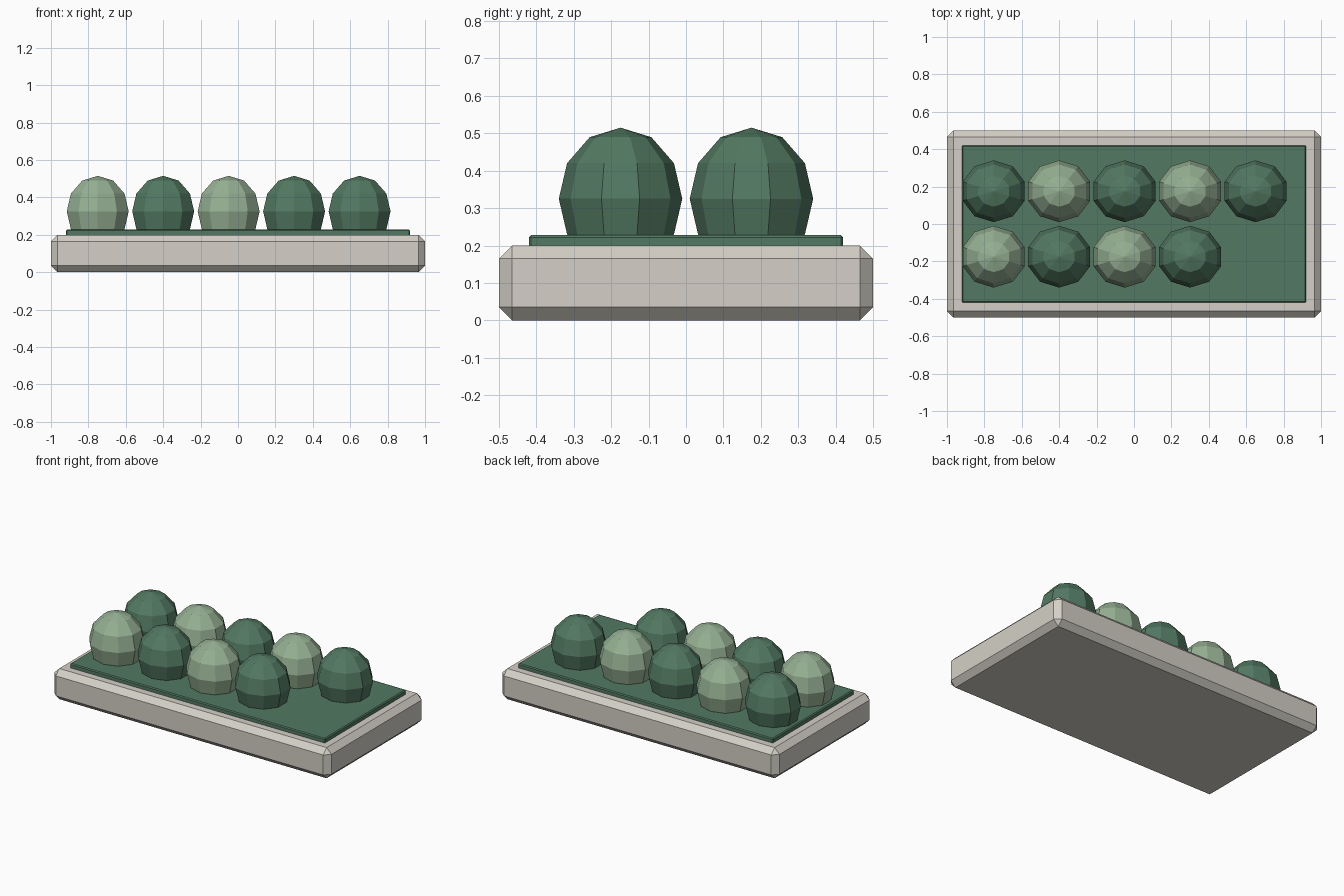
import bpy

if "Cube" in bpy.data.objects:
    bpy.data.objects.remove(bpy.data.objects["Cube"])


def material(name, rgb):
    m = bpy.data.materials.new(name)
    m.diffuse_color = (*rgb, 1)
    m.use_nodes = True
    m.node_tree.nodes["Principled BSDF"].inputs["Base Color"].default_value = m.diffuse_color
    return m


STONE = material("pale_stone", (0.66, 0.63, 0.57))
DARK = material("dark_green", (0.085, 0.19, 0.12))
LIGHT = material("light_green", (0.30, 0.43, 0.29))


def slab(name, size, z0, bevel, mat):
    # Chamfered box with its underside at z0
    bpy.ops.mesh.primitive_cube_add(size=1, location=(0, 0, z0 + size[2] / 2))
    ob = bpy.context.object
    ob.name = name
    ob.scale = size
    bpy.ops.object.transform_apply(location=False, rotation=False, scale=True)
    mod = ob.modifiers.new("chamfer", 'BEVEL')
    mod.width = bevel
    mod.segments = 1
    ob.data.materials.append(mat)


def bush(name, x, y, mat):
    # Faceted ball, its lower part sunk into the bed
    bpy.ops.mesh.primitive_uv_sphere_add(segments=10, ring_count=6, radius=1,
                                         location=(x, y, 0.325))
    ob = bpy.context.object
    ob.name = name
    ob.scale = (0.174, 0.165, 0.19)
    bpy.ops.object.transform_apply(location=False, rotation=False, scale=True)
    ob.data.materials.append(mat)


# Planter base and green bed
slab("planter_base", (2, 1, 0.2), 0, 0.035, STONE)
slab("green_bed", (1.84, 0.84, 0.04), 0.188, 0.006, DARK)

# Two rows of bushes in alternating greens; the front row is one short
for row, (y, count) in enumerate([(0.175, 5), (-0.175, 4)]):
    for i in range(count):
        bush(f"bush_{('back', 'front')[row]}_{i + 1}", -0.75 + 0.35 * i, y,
             LIGHT if (row + i) % 2 else DARK)
